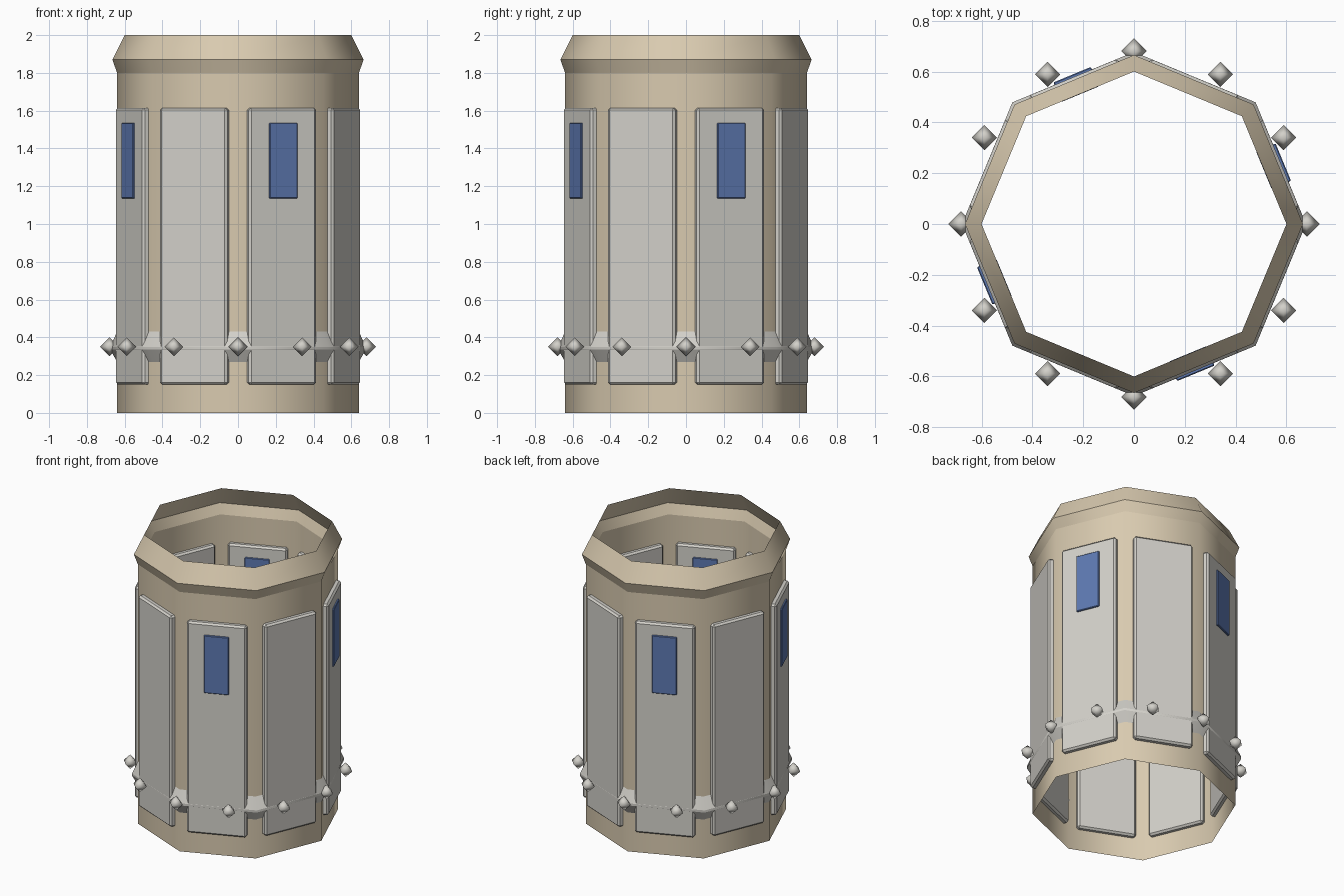
import bpy, bmesh, math
from mathutils import Matrix, Vector

cube = bpy.data.objects.get("Cube")
if cube:
    bpy.data.objects.remove(cube, do_unlink=True)


def material(name, rgb):
    mat = bpy.data.materials.new(name)
    mat.use_nodes = True
    mat.diffuse_color = (*rgb, 1)
    mat.node_tree.nodes["Principled BSDF"].inputs["Base Color"].default_value = (*rgb, 1)
    return mat


TAN = material("warm_tan", (0.69, 0.59, 0.43))
GREY = material("light_grey", (0.65, 0.635, 0.59))
BLUE = material("window_blue", (0.11, 0.19, 0.44))


def finish(bm, name, mat, smooth=False):
    mesh = bpy.data.meshes.new(name)
    for face in bm.faces:
        face.smooth = smooth
    bm.to_mesh(mesh)
    bm.free()
    mesh.materials.append(mat)
    obj = bpy.data.objects.new(name, mesh)
    bpy.context.collection.objects.link(obj)
    return obj


def lathe(name, profile, mat, sides=8, centre=(0, 0, 0)):
    """Turn a (radius, z) profile, listed upwards, into a many-sided open shell."""
    bm = bmesh.new()
    rings = []
    for r, z in profile:
        rings.append([bm.verts.new(Vector(centre) + Vector((
            r * math.cos(math.tau * i / sides), r * math.sin(math.tau * i / sides), z)))
            for i in range(sides)])
    for low, high in zip(rings, rings[1:]):
        for i in range(sides):
            j = (i + 1) % sides
            bm.faces.new((low[i], low[j], high[j], high[i]))
    bmesh.ops.remove_doubles(bm, verts=bm.verts, dist=1e-5)
    return finish(bm, name, mat, smooth=True)


def wall_plate(name, angle, inner, outer, width, z0, z1, mat, bevel):
    """Box passing through the wall, facing outwards at the given angle."""
    bm = bmesh.new()
    place = (Matrix.Rotation(angle, 4, 'Z')
             @ Matrix.Translation(((inner + outer) / 2, 0, (z0 + z1) / 2))
             @ Matrix.Diagonal((outer - inner, width, z1 - z0, 1)))
    bmesh.ops.create_cube(bm, size=1, matrix=place)
    bmesh.ops.bevel(bm, geom=bm.edges[:], offset=bevel, segments=1,
                    affect='EDGES', profile=0.5)
    return finish(bm, name, mat)


# Open eight-sided shell and its flared rim, split where the edges are sharp
lathe("tower_wall", [(0.64, 0), (0.64, 1.8)], TAN)
lathe("rim_underside", [(0.64, 1.8), (0.665, 1.87)], TAN)
lathe("rim_slope", [(0.665, 1.87), (0.6, 2)], TAN)

# Pointed band around the base
lathe("band_lower", [(0.64, 0.27), (0.677, 0.335)], GREY)
lathe("band_edge", [(0.677, 0.335), (0.677, 0.35)], GREY)
lathe("band_upper", [(0.677, 0.35), (0.64, 0.43)], GREY)

# A panel on every side, a window on every other one
for i in range(8):
    angle = math.radians(22.5 + 45 * i)
    wall_plate(f"panel_{i + 1}", angle, 0.56, 0.625, 0.385, 0.15, 1.615, GREY, 0.012)
    if i % 2 == 0:
        wall_plate(f"window_{i + 1}", angle, 0.553, 0.636, 0.16, 1.135, 1.535, BLUE, 0.004)

# Ring of diamond studs
for i in range(12):
    a = math.tau * i / 12
    lathe(f"stud_{i + 1}", [(0, -0.05), (0.05, 0), (0, 0.05)], GREY, sides=4,
          centre=(0.68 * math.cos(a), 0.68 * math.sin(a), 0.35))
